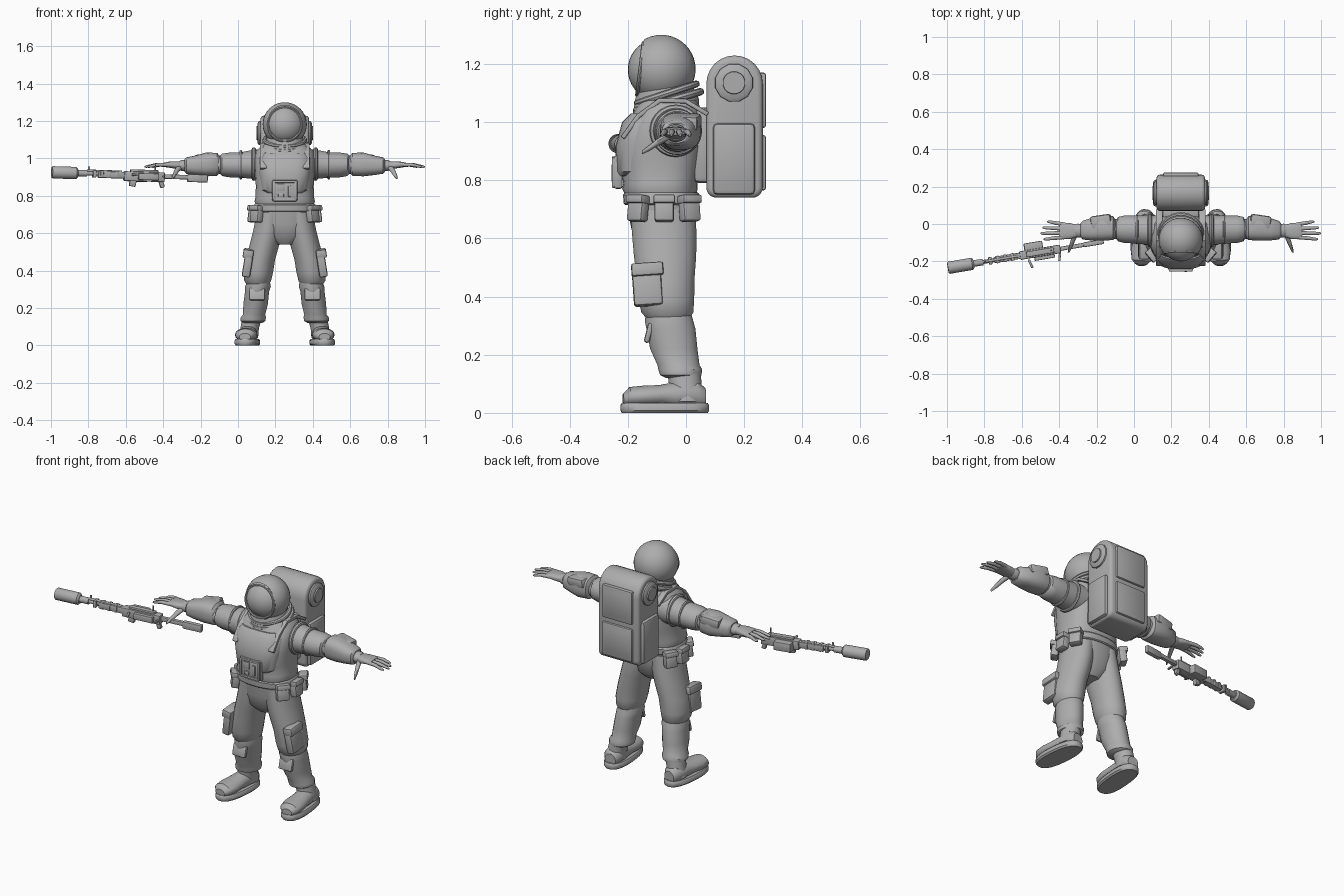
import bpy, bmesh, math
from mathutils import Matrix, Vector

CX = 0.25  # body centre line
suit = bpy.data.materials.new("suit_grey")
suit.diffuse_color = (0.42, 0.42, 0.42, 1)


def finish(name, bm, matrix=None, angle=40):
    bmesh.ops.recalc_face_normals(bm, faces=bm.faces)
    me = bpy.data.meshes.new(name)
    bm.to_mesh(me)
    bm.free()
    if matrix:
        me.transform(matrix)
    ob = bpy.data.objects.new(name, me)
    bpy.context.collection.objects.link(ob)
    me.materials.append(suit)
    bpy.ops.object.select_all(action='DESELECT')
    ob.select_set(True)
    bpy.context.view_layer.objects.active = ob
    bpy.ops.object.shade_smooth_by_angle(angle=math.radians(angle))
    return ob


def loft(name, stations, axis='z', n=24, p=2.0, matrix=None):
    """Skin superellipse rings; each station is x, y, z, radius a, radius b."""
    bm = bmesh.new()
    rings = []
    for x, y, z, a, b in stations:
        ring = []
        for i in range(n):
            t = 2 * math.pi * (i + 0.5) / n
            c, s = math.cos(t), math.sin(t)
            u = a * math.copysign(abs(c) ** (2 / p), c)
            v = b * math.copysign(abs(s) ** (2 / p), s)
            off = {'z': (u, v, 0), 'x': (0, u, v), 'y': (u, 0, v)}[axis]
            ring.append(bm.verts.new((x + off[0], y + off[1], z + off[2])))
        rings.append(ring)
    for r0, r1 in zip(rings, rings[1:]):
        for i in range(n):
            j = (i + 1) % n
            bm.faces.new((r0[i], r0[j], r1[j], r1[i]))
    bm.faces.new(rings[0])
    bm.faces.new(rings[-1])
    return finish(name, bm, matrix)


def box(name, loc, size, bevel=0.01, rot=None, matrix=None):
    bm = bmesh.new()
    bmesh.ops.create_cube(bm, size=1)
    bmesh.ops.scale(bm, vec=size, verts=bm.verts)
    if bevel:
        bmesh.ops.bevel(bm, geom=bm.edges[:], offset=bevel, segments=2, affect='EDGES', profile=0.5)
    m = Matrix.Translation(loc) @ (rot or Matrix())
    return finish(name, bm, matrix @ m if matrix else m, 30)


def ring(name, loc, R, r, rot=None, squash=(1, 1, 1)):
    bm = bmesh.new()
    N, M = 36, 8
    v = [[bm.verts.new(((R + r * math.cos(b)) * math.cos(a) * squash[0],
                        (R + r * math.cos(b)) * math.sin(a) * squash[1], r * math.sin(b) * squash[2]))
          for b in (2 * math.pi * j / M for j in range(M))] for a in (2 * math.pi * i / N for i in range(N))]
    for i in range(N):
        for j in range(M):
            bm.faces.new((v[i][j], v[(i + 1) % N][j], v[(i + 1) % N][(j + 1) % M], v[i][(j + 1) % M]))
    return finish(name, bm, Matrix.Translation(loc) @ (rot or Matrix()))


def R(deg, axis):
    return Matrix.Rotation(math.radians(deg), 4, axis)


# helmet shell with a round opening, visor dome and rim
HC = Vector((CX, -0.085, 1.182))
bm = bmesh.new()
bmesh.ops.create_uvsphere(bm, u_segments=32, v_segments=20, radius=0.118)
bmesh.ops.bisect_plane(bm, geom=bm.verts[:] + bm.edges[:] + bm.faces[:], plane_co=(0, -0.072, 0),
                       plane_no=(0, -1, 0.12), clear_outer=True)
finish("helmet_shell", bm, Matrix.Translation(HC))
bm = bmesh.new()
bmesh.ops.create_uvsphere(bm, u_segments=32, v_segments=20, radius=0.108)
finish("visor", bm, Matrix.Translation(HC + Vector((0, -0.007, -0.002))))
ring("visor_rim", HC + Vector((0, -0.072, 0)), 0.09, 0.007, R(83, 'X'))
# neck and tilted collar rings
loft("neck", [(CX, -0.07, 1.02, .115, .115), (CX, -0.065, 1.08, .108, .11), (CX, -0.07, 1.12, .095, .095)])
ring("collar_upper", (CX, -0.066, 1.098), 0.107, 0.012, R(18, 'X'))
ring("collar_lower", (CX, -0.06, 1.073), 0.114, 0.013, R(16, 'X'))

# torso, chest shell, pelvis and belt
loft("torso", [(CX, -.085, .74, .15, .12), (CX, -.09, .77, .162, .13), (CX, -.088, .79, .158, .128),
               (CX, -.088, .85, .155, .14), (CX, -.085, .92, .16, .147), (CX, -.075, .99, .165, .132),
               (CX, -.062, 1.04, .155, .115), (CX, -.06, 1.075, .115, .10)], p=2.5, n=32)
loft("chest_shell", [(CX, -.13, .815, .105, .105), (CX, -.135, .83, .125, .107), (CX, -.135, .92, .14, .107),
                     (CX, -.12, 1.0, .142, .10), (CX, -.105, 1.03, .125, .085)], p=3, n=32)
loft("pelvis", [(CX, -.08, .54, .05, .06), (CX, -.08, .58, .115, .095), (CX, -.08, .65, .15, .112),
                (CX, -.08, .72, .155, .118), (CX, -.085, .75, .15, .118)], p=2.3, n=32)
loft("belt", [(CX, -.085, .715, .16, .125), (CX, -.085, .72, .166, .13), (CX, -.085, .75, .166, .132),
              (CX, -.085, .758, .16, .126)], p=2.4, n=32)

# chest control box: frame, buttons and switches
box("control_box", (CX, -.233, .828), (.135, .03, .115), .008)
for sx in (-1, 1):
    box("control_frame_side", (CX + sx * .057, -.249, .828), (.012, .012, .1), .003)
    box("control_frame_bar", (CX, -.249, .828 + sx * .048), (.12, .012, .012), .003)
box("control_screen", (CX - .022, -.249, .845), (.04, .008, .04), .002)
box("control_switch", (CX + .026, -.25, .825), (.016, .012, .06), .003)
box("control_key", (CX - .02, -.25, .803), (.03, .01, .02), .003)

# backpack: rounded body, panels, side drums and pods
bm = bmesh.new()
prof = []
for cy, cz, r, a0 in ((.167, 1.132, .097, 0), (.105, .775, .035, 180), (.229, .775, .035, 270)):
    for i in range(13 if a0 == 0 else 6):
        a = math.radians(a0 + (180 * i / 12 if a0 == 0 else 90 * i / 5))
        prof.append((cy + r * math.cos(a), cz + r * math.sin(a)))
f = bm.faces.new([bm.verts.new((-.13, y, z)) for y, z in prof])
g = bmesh.ops.extrude_face_region(bm, geom=[f])
bmesh.ops.translate(bm, vec=(.26, 0, 0), verts=[e for e in g['geom'] if isinstance(e, bmesh.types.BMVert)])
caps = [e for e in bm.edges if abs(e.verts[0].co.x - e.verts[1].co.x) < 1e-5]
bmesh.ops.bevel(bm, geom=caps, offset=.018, segments=3, affect='EDGES', profile=.5)
finish("backpack", bm, Matrix.Translation((CX, 0, 0)))
for z, h in ((1.075, .19), (.86, .19)):
    box("back_panel", (CX, .262, z), (.19, .026, h), .008)
    box("back_panel_inset", (CX, .27, z), (.155, .01, h - .04), .003)
box("pack_mount", (CX, .06, .92), (.2, .07, .26), .02)
for s in (-1, 1):
    loft("pack_drum", [(CX + s * .12, .165, 1.135, .068, .068), (CX + s * .138, .165, 1.135, .066, .066),
                       (CX + s * .145, .165, 1.135, .056, .056)], 'x', 12)
    loft("pack_drum_cap", [(CX + s * .13, .165, 1.135, .042, .042), (CX + s * .152, .165, 1.135, .038, .038)], 'x', 16)
    box("pack_side_pod", (CX + s * .13, .165, .873), (.036, .145, .245), .015)

for s in (-1, 1):
    X = lambda d: CX + s * d
    # shoulder straps from pack to chest
    for (y0, z0), (y1, z1) in zip(((.07, 1.03), (.0, 1.072), (-.09, 1.075), (-.165, 1.02)),
                                  ((.0, 1.072), (-.09, 1.075), (-.165, 1.02), (-.215, .95))):
        box("shoulder_strap", (X(.115), (y0 + y1) / 2, (z0 + z1) / 2),
            (.035, math.hypot(y1 - y0, z1 - z0) + .012, .016), .004, R(math.degrees(math.atan2(z1 - z0, y1 - y0)), 'X'))
    # arms: shoulder, upper sleeve, elbow, forearm gauntlet, cuff
    ring("armhole", (X(.165), -.035, .97), .078, .012, R(90, 'Y'))
    loft("upper_arm", [(X(.08), -.04, .97, .085, .085), (X(.17), -.033, .968, .08, .078), (X(.24), -.03, .965, .075, .068),
                       (X(.3), -.028, .965, .074, .066), (X(.335), -.028, .966, .066, .06), (X(.345), -.028, .966, .05, .05)], 'x')
    ring("sleeve_band", (X(.235), -.03, .966), .071, .008, R(90, 'Y'))
    loft("elbow", [(X(.3), -.028, .965, .055, .05), (X(.4), -.025, .968, .055, .05)], 'x')
    loft("forearm", [(X(.35), -.025, .968, .05, .048), (X(.362), -.022, .968, .064, .062), (X(.42), -.02, .968, .07, .064),
                     (X(.48), -.028, .963, .06, .052), (X(.525), -.033, .962, .05, .044), (X(.535), -.033, .962, .038, .034)], 'x', p=2.6)
    box("forearm_plate", (X(.425), .01, 1.0), (.11, .075, .05), .012, R(s * 7, 'Y') @ R(s * -8, 'Z'))
    loft("glove_cuff", [(X(.52), -.035, .962, .034, .03), (X(.55), -.036, .962, .038, .03), (X(.565), -.036, .962, .032, .024)], 'x')
    # hand, fingers and thumb
    loft("palm", [(X(.55), -.036, .962, .03, .022), (X(.59), -.038, .965, .043, .019), (X(.63), -.037, .967, .045, .015),
                  (X(.648), -.037, .966, .04, .011)], 'x', p=2.6)
    for y0, y1, tip in ((-.002, .012, .715), (-.025, -.02, .74), (-.048, -.05, .75), (-.07, -.081, .735)):
        loft("finger", [(X(.62), y0, .966, .011, .011), (X((.62 + tip) / 2), (y0 + y1) / 2, .966, .0105, .01),
                        (X(tip - .012), y1, .957, .008, .007), (X(tip), y1, .955, .004, .004)], 'x', 10)
    loft("thumb", [(X(.56), -.05, .957, .016, .014), (X(.577), -.09, .935, .013, .013),
                   (X(.59), -.125, .912, .01, .011), (X(.6), -.152, .895, .005, .006)], 'y', 10)
    # legs: trouser, cuffs and shin
    loft("thigh", [(X(.075), -.08, .71, .075, .112), (X(.088), -.075, .62, .08, .112), (X(.108), -.072, .54, .08, .108),
                   (X(.13), -.07, .46, .079, .1), (X(.142), -.068, .39, .08, .097), (X(.145), -.064, .345, .072, .09),
                   (X(.145), -.062, .32, .055, .07)])
    loft("shin", [(X(.14), -.062, .36, .058, .075), (X(.143), -.058, .315, .069, .084), (X(.148), -.052, .29, .065, .085),
                  (X(.156), -.042, .22, .066, .082), (X(.164), -.026, .165, .06, .073), (X(.168), -.02, .15, .068, .076),
                  (X(.17), -.018, .13, .066, .072), (X(.172), -.015, .12, .05, .055)])
    box("knee_pad", (X(.148), -.128, .275), (.085, .02, .07), .009, R(-14, 'X'))
    # cargo pocket with flap
    tilt = R(s * -9, 'Y') @ R(4, 'X')
    box("thigh_pocket", (X(.198), -.133, .435), (.045, .1, .135), .01, tilt)
    box("pocket_flap", (X(.195), -.133, .492), (.056, .11, .045), .008, tilt)
    # boots
    loft("boot_shaft", [(X(.195), .0, .04, .052, .058), (X(.188), -.002, .09, .05, .056), (X(.178), -.006, .135, .052, .058)])
    toe = Matrix.Translation((X(.2), -.07, 0)) @ R(s * 5, 'Z')
    loft("boot_foot", [(0, -.147, .045, .03, .02), (0, -.125, .055, .052, .034), (0, -.075, .057, .06, .037),
                       (0, -.02, .06, .055, .036), (0, .03, .06, .05, .046), (0, .11, .06, .05, .05),
                       (0, .137, .05, .032, .035)], 'y', matrix=toe)
    loft("boot_sole", [(0, -.003, 0, .058, .148), (0, -.003, .008, .066, .153), (0, -.003, .026, .066, .153),
                       (0, -.003, .034, .06, .148)], n=32, p=2.5, matrix=toe)
    # belt pouches around the hip
    for d, y, a in ((.15, -.165, 40), (.175, -.075, 0), (.158, .012, -30)):
        turn = R(s * -a, 'Z') @ R(s * -8, 'Y')
        box("belt_pouch", (X(d), y, .7), (.042, .068, .085), .01, turn)
        box("pouch_flap", (X(d + .001), y, .734), (.05, .074, .03), .007, turn)

# rifle, local +x runs from muzzle to stock
a, b = Vector((-.995, -.235, .926)), Vector((-.16, -.093, .9))
d = (b - a).normalized()
side = Vector((0, 0, 1)).cross(d).normalized()
G = Matrix.Translation(a) @ Matrix((d, side, d.cross(side))).transposed().to_4x4()


def rod(name, x0, x1, r, z=0, n=16):
    loft(name, [(x0, 0, z, r, r), (x1, 0, z, r, r)], 'x', n, matrix=G)


loft("suppressor", [(0, 0, 0, .029, .029), (.006, 0, 0, .033, .033), (.13, 0, 0, .033, .033),
                    (.14, 0, 0, .024, .024)], 'x', matrix=G)
rod("barrel", .13, .42, .011)
rod("barrel_collar", .14, .19, .018)
rod("gas_tube", .19, .38, .007, .014)
box("handguard", (.325, 0, -.004), (.15, .034, .036), .006, matrix=G)
for x in (.23, .27, .31, .35):
    box("handguard_rib", (x, 0, -.002), (.018, .04, .04), .004, matrix=G)
box("receiver", (.5, 0, -.008), (.22, .046, .052), .006, matrix=G)
box("ammo_box", (.47, .035, -.012), (.1, .05, .05), .006, matrix=G)
box("side_cover", (.52, -.03, -.008), (.11, .022, .036), .004, matrix=G)
box("top_cover", (.5, 0, .022), (.15, .03, .014), .004, matrix=G)
box("magazine", (.44, 0, -.042), (.035, .024, .04), .004, R(10, 'Y'), G)
box("pistol_grip", (.595, 0, -.04), (.024, .022, .05), .005, R(-18, 'Y'), G)
box("charging_handle", (.44, -.052, .0), (.012, .05, .012), .003, R(15, 'Z'), G)
box("side_lever", (.6, -.04, -.005), (.012, .05, .01), .003, R(-15, 'Z'), G)
box("front_sight", (.2, 0, .024), (.01, .006, .025), 0, matrix=G)
box("rear_sight", (.56, 0, .042), (.006, .006, .035), 0, matrix=G)
box("stock_rail", (.68, 0, -.004), (.2, .022, .024), .005, matrix=G)
box("stock_butt", (.79, 0, -.008), (.11, .026, .042), .006, matrix=G)
